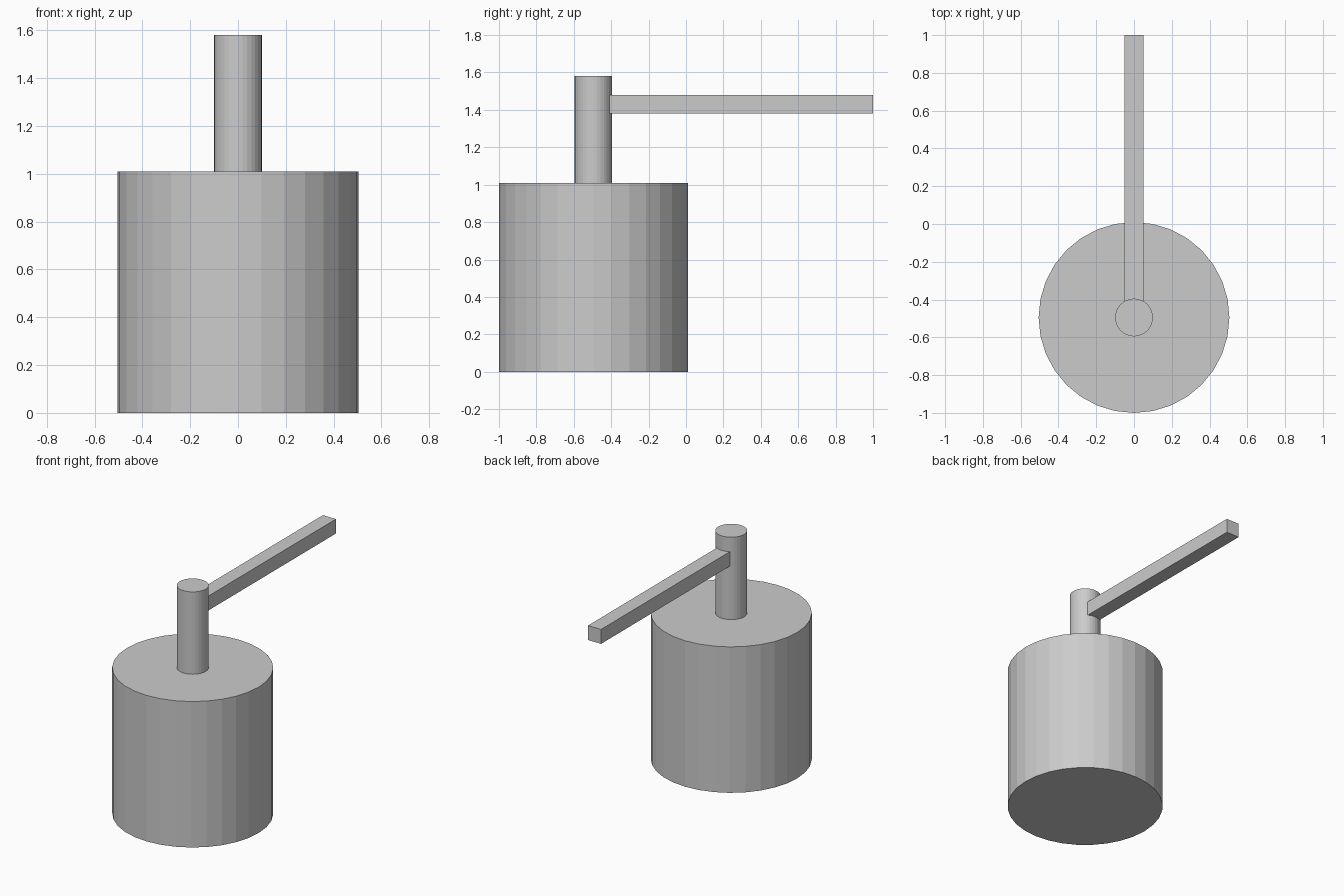
import bpy

if "Cube" in bpy.data.objects:
    bpy.data.objects.remove(bpy.data.objects["Cube"])

CENTRE_Y = -0.495


def cylinder(name, radius, z0, z1):
    bpy.ops.mesh.primitive_cylinder_add(
        vertices=32, radius=radius, depth=z1 - z0,
        location=(0, CENTRE_Y, (z0 + z1) / 2))
    bpy.context.object.name = name


def box(name, lo, hi):
    bpy.ops.mesh.primitive_cube_add(
        size=1, location=[(a + b) / 2 for a, b in zip(lo, hi)])
    obj = bpy.context.object
    obj.name = name
    obj.scale = [b - a for a, b in zip(lo, hi)]
    bpy.ops.object.transform_apply(location=False, rotation=False, scale=True)


# Wide drum, and the narrow post standing on it
cylinder("body", 0.505, 0, 1.01)
cylinder("post", 0.1, 1.01, 1.58)

# Square bar reaching back from the post
box("arm", (-0.05, -0.41, 1.38), (0.05, 1.0, 1.48))
